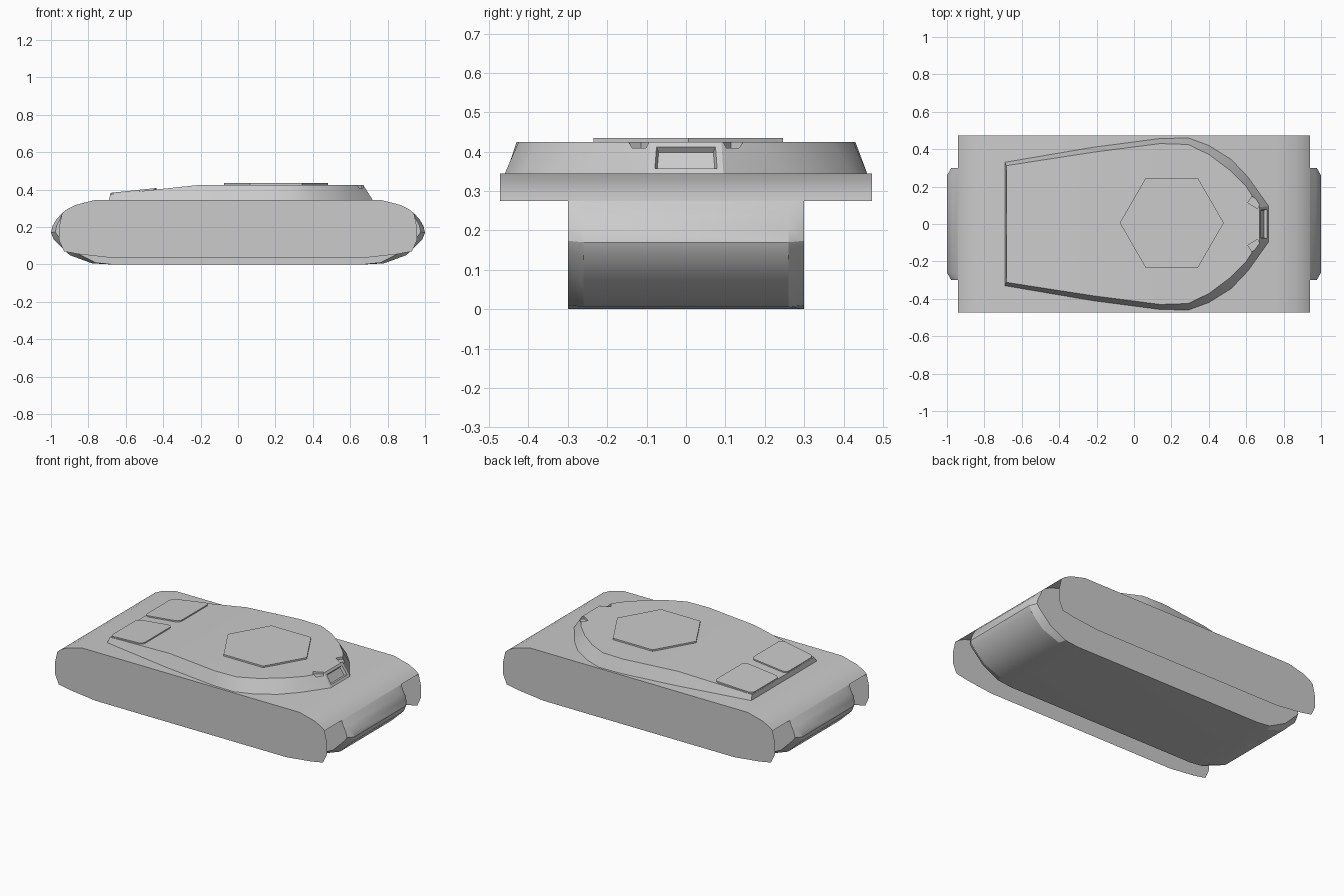
import bpy, bmesh, math
from mathutils import Matrix

if "Cube" in bpy.data.objects:
    bpy.data.objects.remove(bpy.data.objects["Cube"])


def make(name, bm, smooth=None, recalc=True):
    if recalc:
        bmesh.ops.recalc_face_normals(bm, faces=bm.faces)
    me = bpy.data.meshes.new(name)
    bm.to_mesh(me)
    bm.free()
    ob = bpy.data.objects.new(name, me)
    bpy.context.collection.objects.link(ob)
    if smooth:
        bpy.ops.object.select_all(action='DESELECT')
        ob.select_set(True)
        bpy.context.view_layer.objects.active = ob
        bpy.ops.object.shade_smooth_by_angle(angle=math.radians(smooth))
    return ob


def mirrored(half):
    # right half of an x/z profile, continued on the left
    return half + [(-x, z) for x, z in reversed(half)]


HALF_W, HULL_W, CORE_W = 0.473, 0.30, 0.26
deck_half = [(0.765, 0.345), (0.87, 0.318), (0.915, 0.295), (0.94, 0.275)]

# Deck sheet with drooping ends, covering hull and tracks
deck = [(-x, z) for x, z in reversed(deck_half)] + deck_half
bm = bmesh.new()
rows = [[bm.verts.new((x, y, z)) for x, z in deck] for y in (-HALF_W, HALF_W)]
for i in range(len(deck) - 1):
    bm.faces.new((rows[0][i], rows[0][i + 1], rows[1][i + 1], rows[1][i]))
make("deck", bm, 30, recalc=False)

# Thin side skirts
skirt = mirrored(deck_half + [(0.957, 0.2), (0.957, 0.13), (0.93, 0.07),
                              (0.85, 0.055), (0.67, 0.035)])
for side, name in ((-1, "skirt_front"), (1, "skirt_back")):
    bm = bmesh.new()
    f = bm.faces.new([bm.verts.new((x, side * HALF_W, z)) for x, z in skirt])
    f.normal_update()
    if f.normal.y * side < 0:
        f.normal_flip()
    make(name, bm, recalc=False)

# Lower hull: rounded ends with chamfered corners
low = [(0.94, 0.275), (0.972, 0.24), (0.992, 0.205), (1.0, 0.17), (0.985, 0.133),
       (0.90, 0.05), (0.78, 0.006), (0.67, 0.0)]
path = mirrored(low)


def side_point(x, z):
    if z > 0.27 or abs(x) < 0.7:
        return x, z
    return x * 0.977, z + (0.02 if 0.03 < z < 0.15 else 0.004)


bm = bmesh.new()
strips = []
for y in (-HULL_W, -CORE_W, CORE_W, HULL_W):
    pts = path if abs(y) < HULL_W else [side_point(*p) for p in path]
    strips.append([bm.verts.new((x, y, z)) for x, z in pts])
for a, b in zip(strips, strips[1:]):
    for i in range(len(path) - 1):
        bm.faces.new((a[i], a[i + 1], b[i + 1], b[i]))
for strip, y in ((strips[0], -HULL_W), (strips[-1], HULL_W)):
    top = [bm.verts.new((x, y, z)) for x, z in deck[1:-1]]
    bm.faces.new(strip + top)
make("lower_hull", bm, 25)

# Superstructure: teardrop with sloped walls (base x, base y, top x, top y)
outline = [(-.69, .33, -.683, .312), (-.22, .41, -.21, .385), (.14, .457, .14, .43),
           (.29, .46, .29, .425), (.40, .42, .40, .372), (.52, .345, .51, .29),
           (.61, .25, .60, .20), (.72, .095, .67, .09)]


def roof_z(x):
    return 0.425 if x > -0.21 else 0.425 + (x + 0.21) * 0.106


bm = bmesh.new()
cols = []
for bx, by, tx, ty in outline:
    cols.append([bm.verts.new(c) for c in ((bx, -by, .345), (tx, -ty, roof_z(tx)),
                                           (tx, ty, roof_z(tx)), (bx, by, .345))])
for a, b in zip(cols, cols[1:]):
    for k in range(4):
        j = (k + 1) % 4
        bm.faces.new((a[k], b[k], b[j], a[j]))
bm.faces.new(cols[0])
nose = bm.faces.new(cols[-1])
bmesh.ops.recalc_face_normals(bm, faces=bm.faces)
# Vision port sunk into the nose
bmesh.ops.inset_individual(bm, faces=[nose], thickness=0.022)
bmesh.ops.inset_individual(bm, faces=[nose], thickness=0.008, depth=-0.015)
body = make("superstructure", bm)

# Two notches in the front rim
for side in (-1, 1):
    bm = bmesh.new()
    bmesh.ops.create_cube(bm, size=1, matrix=Matrix.Translation((.645, side * .115, .435))
                          @ Matrix.Rotation(side * math.radians(-33), 4, 'Z')
                          @ Matrix.Diagonal((.06, .04, .05, 1)))
    cutter = make("notch_cutter", bm)
    cutter.hide_render = True
    bpy.context.view_layer.objects.active = body
    mod = body.modifiers.new("notch", 'BOOLEAN')
    mod.operation, mod.solver, mod.object = 'DIFFERENCE', 'EXACT', cutter
    bpy.ops.object.modifier_apply(modifier=mod.name)
    bpy.data.objects.remove(cutter)
bpy.ops.object.select_all(action='DESELECT')
body.select_set(True)
bpy.ops.object.shade_smooth_by_angle(angle=math.radians(25))

# Hexagonal roof plate
bm = bmesh.new()
bmesh.ops.create_cone(bm, cap_ends=True, segments=6, radius1=.278, radius2=.278, depth=.014,
                      matrix=Matrix.Translation((.202, .006, .428))
                      @ Matrix.Rotation(math.radians(30), 4, 'Z'))
# turn so that corners point along x
corner = max(v.co.x for v in bm.verts)
if corner < .47:
    bmesh.ops.rotate(bm, verts=bm.verts, cent=(.202, .006, 0),
                     matrix=Matrix.Rotation(math.radians(30), 3, 'Z'))
make("hex_plate", bm)

# Rounded engine hatches on the sloping rear roof
for side, name in ((1, "hatch_back"), (-1, "hatch_front")):
    bm = bmesh.new()
    pts = [(-.682, .034), (-.435, .034), (-.435, .338), (-.682, .31)]
    bm.faces.new([bm.verts.new((x, y * side, 0)) for x, y in pts])
    bmesh.ops.bevel(bm, geom=bm.verts[:], offset=.03, segments=4, profile=.5,
                    affect='VERTICES')
    for v in bm.verts:
        v.co.z = roof_z(v.co.x) - .003
    ext = bmesh.ops.extrude_face_region(bm, geom=bm.faces[:])
    for v in ext['geom']:
        if isinstance(v, bmesh.types.BMVert):
            v.co.z += .011
    make(name, bm)
